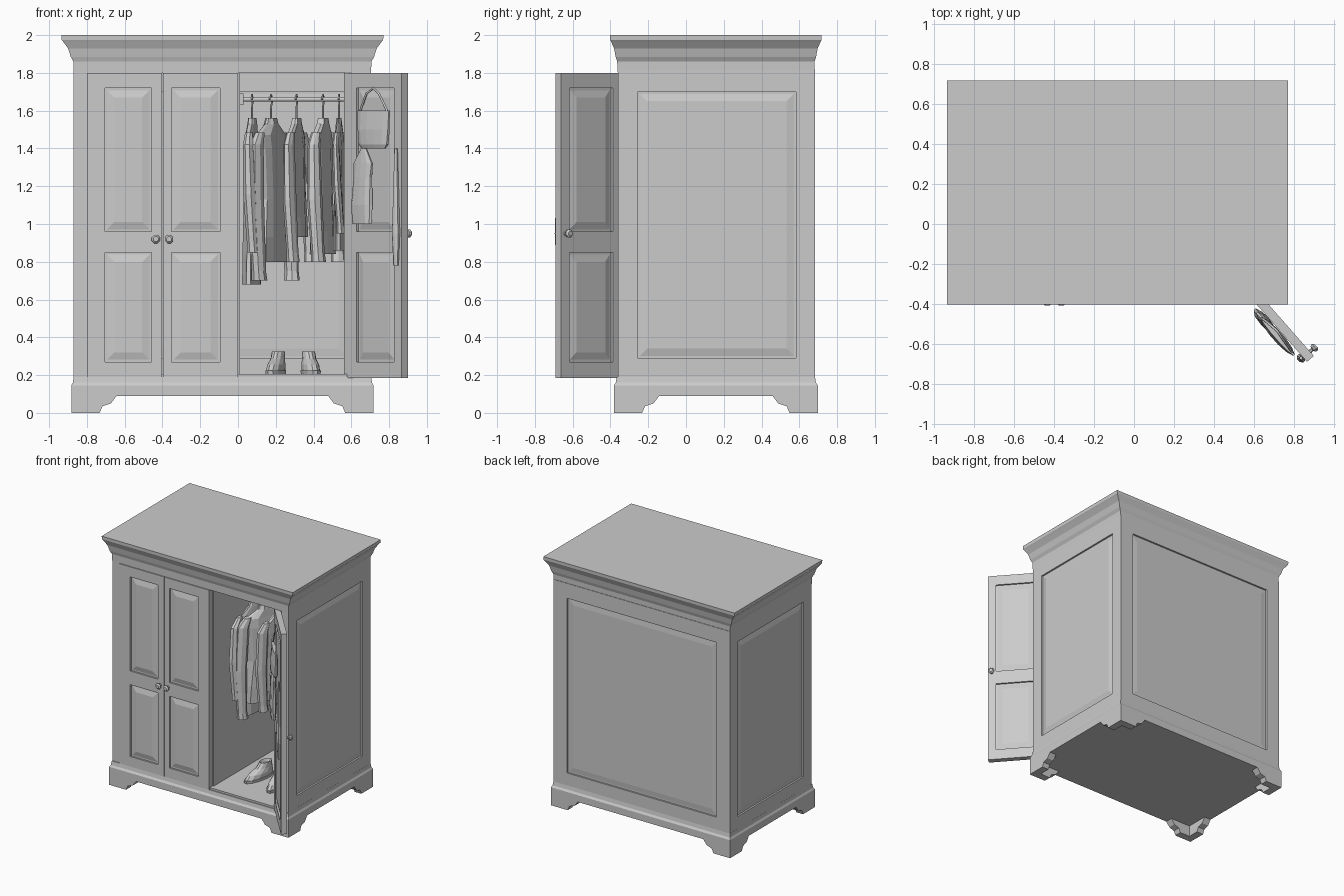
import bpy, bmesh, math, random
from mathutils import Matrix, Vector

if "Cube" in bpy.data.objects:
    bpy.data.objects.remove(bpy.data.objects["Cube"])

random.seed(4)
CX, CY = -0.0825, 0.158          # centre of the cabinet body


def finish(name, bm, mat=None):
    bmesh.ops.recalc_face_normals(bm, faces=bm.faces)
    me = bpy.data.meshes.new(name)
    bm.to_mesh(me)
    bm.free()
    ob = bpy.data.objects.new(name, me)
    bpy.context.collection.objects.link(ob)
    if mat is not None:
        ob.matrix_world = mat
    return ob


def prism(bm, lower, upper):
    """Closed solid between two matching point loops."""
    a = [bm.verts.new(p) for p in lower]
    b = [bm.verts.new(p) for p in upper]
    n = len(a)
    for i in range(n):
        bm.faces.new((a[i], a[(i + 1) % n], b[(i + 1) % n], b[i]))
    bm.faces.new(a[::-1])
    bm.faces.new(b)


def box(bm, x0, x1, y0, y1, z0, z1):
    r = [(x0, y0), (x1, y0), (x1, y1), (x0, y1)]
    prism(bm, [(x, y, z0) for x, y in r], [(x, y, z1) for x, y in r])


def box_part(name, *dims):
    bm = bmesh.new()
    for d in dims:
        box(bm, *d)
    return finish(name, bm)


def loft(name, rings, n=12, wob=0.0, mat=None):
    """Rings of (x, y, z, rx, ry); n=4 gives rectangles with those half sizes."""
    bm = bmesh.new()
    ph, loops = random.random() * 6, []
    k = math.sqrt(2) if n == 4 else 1
    for j, (x, y, z, rx, ry) in enumerate(rings):
        loop = []
        for i in range(n):
            a = 2 * math.pi * (i + 0.5) / n
            f = k * (1 + wob * math.sin(5 * a + ph + j * 0.4))
            loop.append(bm.verts.new((x + rx * f * math.cos(a), y + ry * f * math.sin(a), z)))
        loops.append(loop)
    for a, b in zip(loops, loops[1:]):
        for i in range(n):
            bm.faces.new((a[i], a[(i + 1) % n], b[(i + 1) % n], b[i]))
    bm.faces.new(loops[0][::-1])
    bm.faces.new(loops[-1])
    return finish(name, bm, mat)


def tube(name, pts, r, mat=None):
    cu = bpy.data.curves.new(name, 'CURVE')
    cu.dimensions, cu.bevel_depth, cu.bevel_resolution = '3D', r, 1
    cu.use_fill_caps = True
    sp = cu.splines.new('POLY')
    sp.points.add(len(pts) - 1)
    for p, c in zip(sp.points, pts):
        p.co = (*c, 1)
    ob = bpy.data.objects.new(name, cu)
    bpy.context.collection.objects.link(ob)
    if mat is not None:
        ob.matrix_world = mat
    return ob


def panelled(name, w, t, z0, z1, sl, sr, panels, mat, lip=0.008, field=0.05):
    """Frame and raised panels; local x = width, y from -t to 0."""
    bm = bmesh.new()
    box(bm, 0, sl, -t, 0, z0, z1)
    box(bm, w - sr, w, -t, 0, z0, z1)
    levels = [z0] + [v for p in panels for v in p] + [z1]
    for a, b in zip(levels[::2], levels[1::2]):
        box(bm, sl, w - sr, -t, 0, a, b)
    for a, b in panels:
        box(bm, sl, w - sr, -t + 0.014, -0.014, a, b)
        for y, yt in ((-t + 0.014, -t + lip - 0.004), (-0.014, -lip + 0.004)):
            rect = lambda m, yy: [(sl + m, yy, a + m), (w - sr - m, yy, a + m),
                                  (w - sr - m, yy, b - m), (sl + m, yy, b - m)]
            prism(bm, rect(0.012, y), rect(field, yt))
    return finish(name, bm, mat)


def place(x, y, z=0, deg=0):
    return Matrix.Translation((x, y, z)) @ Matrix.Rotation(math.radians(deg), 4, 'Z')


# Plinth with sloped upper moulding
loft("plinth", [(CX, CY, 0.09, 0.80, 0.54), (CX, CY, 0.145, 0.80, 0.54),
                (CX, CY, 0.16, 0.792, 0.53), (CX, CY, 0.19, 0.788, 0.525)], n=4)

# Bracket feet, two plates per corner
foot = [(0, 0), (0.15, 0), (0.165, 0.035), (0.21, 0.05), (0.24, 0.09), (0, 0.09)]
for sx, fx in ((-1, "left"), (1, "right")):
    for sy, fy in ((-1, "front"), (1, "back")):
        bm = bmesh.new()
        X = lambda d: CX + sx * (0.80 - d)
        Y = lambda d: CY + sy * (0.54 - d)
        prism(bm, [(X(p), Y(0), z) for p, z in foot], [(X(p), Y(0.06), z) for p, z in foot])
        prism(bm, [(X(0), Y(p), z) for p, z in foot], [(X(0.06), Y(p), z) for p, z in foot])
        finish(f"{fy}_{fx}_foot", bm)

# Carcass: panelled sides and back, front frame, floor, ceiling and divider
side = [(0.29, 1.70)]
panelled("right_side", 1.04, 0.04, 0.19, 1.82, 0.10, 0.10, side, place(0.705, 0.683, 0, -90))
panelled("left_side", 1.04, 0.04, 0.19, 1.82, 0.10, 0.10, side, place(-0.87, -0.357, 0, 90))
panelled("back", 1.575, 0.04, 0.19, 1.82, 0.12, 0.12, side, place(-0.87, 0.683), lip=0.014)
box_part("front_frame", (-0.87, -0.80, -0.36, -0.31, 0.19, 1.82),
         (0.64, 0.705, -0.36, -0.31, 0.19, 1.82), (-0.80, 0.64, -0.36, -0.31, 1.80, 1.82))
box_part("floor_board", (-0.83, 0.665, -0.36, 0.645, 0.185, 0.205))
box_part("ceiling_board", (-0.83, 0.665, -0.31, 0.645, 1.80, 1.82))
box_part("divider", (-0.02, 0.01, -0.325, 0.645, 0.205, 1.80))

# Flared cornice
loft("cornice", [(CX, CY, z, 0.787 + d, 0.521 + d * 0.6) for z, d in
                 ((1.805, 0), (1.86, 0.002), (1.885, 0.016), (1.93, 0.030),
                  (1.965, 0.056), (1.975, 0.064), (2.0, 0.066))], n=4)

# Doors
panels = [(0.27, 0.85), (0.96, 1.72)]
panelled("left_door", 0.398, 0.04, 0.19, 1.80, 0.095, 0.055, panels, place(-0.80, -0.328))
panelled("middle_door", 0.398, 0.04, 0.19, 1.80, 0.045, 0.095, panels, place(-0.398, -0.328))
OPEN = place(0.594, -0.312, 0, -48.7)
panelled("open_door", 0.464, 0.045, 0.185, 1.80, 0.10, 0.06, panels, OPEN)

# Knobs: turned profile, axis along local z
knob = [(0, 0, z, r, r) for z, r in ((0, 0.012), (0.015, 0.009), (0.02, 0.02), (0.032, 0.024), (0.042, 0.014))]
for name, m, tilt in (("left_knob", place(-0.435, -0.366, 0.92), 90),
                      ("middle_knob", place(-0.365, -0.366, 0.92), 90),
                      ("open_door_knob", OPEN @ place(0.435, 0.0, 0.95), -90),):
    loft(name, knob, n=8, mat=m @ Matrix.Rotation(math.radians(tilt), 4, 'X'))

# Hanging rail with end supports
tube("hanging_rail", [(0.01, 0.1, 1.66), (0.665, 0.1, 1.66)], 0.013)
box_part("rail_supports", (0.01, 0.03, -0.05, 0.25, 1.63, 1.69), (0.645, 0.665, -0.05, 0.25, 1.63, 1.69))

# Garments on hangers: x, angle, body hem z, sleeve end z, half width, half thickness
garments = [(0.075, 84, 0.68, 0.85, 0.21, 0.035), (0.175, 66, 0.80, 0.70, 0.20, 0.042),
            (0.31, 76, 0.93, 0.80, 0.18, 0.035), (0.45, 74, 0.84, 0.80, 0.18, 0.040),
            (0.535, 84, 0.86, 0.95, 0.17, 0.022)]
for i, (x, ang, hem, cuff, w, t) in enumerate(garments, 1):
    m = place(x, 0.1, 0, ang)
    tube(f"hanger_{i}", [(-0.02, 0, 1.66), (0, 0, 1.685), (0.02, 0, 1.66), (0, 0, 1.62), (0, 0, 1.55),
                         (-w * 0.85, 0, 1.46), (w * 0.85, 0, 1.46), (0, 0, 1.55)], 0.005, m)
    L = 1.46 - hem
    loft(f"garment_{i}", [(0, 0, 1.56, 0.045, t * 0.6), (0, 0, 1.53, 0.06, t * 0.7),
                          (0, 0, 1.47, w * 0.85, t * 0.8), (0, 0, 1.40, w * 0.85, t),
                          (0, 0, 1.46 - L * 0.5, w * 0.72, t * 1.1),
                          (0, 0, 1.46 - L * 0.8, w * 0.85, t * 1.25), (0, 0, hem, w * 0.9, t * 1.3)],
         n=14, wob=0.10, mat=m)
    for s in (-1, 1):
        S = 1.46 - cuff
        loft(f"garment_{i}_sleeve_{'left' if s < 0 else 'right'}",
             [(s * w * 0.75, 0, 1.485, 0.03, t * 0.6), (s * w * 0.95, 0, 1.42, 0.05, t * 0.8),
              (s * w * 1.1, -0.01, 1.46 - S * 0.5, 0.048, t),
              (s * w * 1.08, -0.025, cuff + 0.05, 0.038, t * 0.9),
              (s * w * 1.06, -0.028, cuff, 0.042, t)], n=8, wob=0.06, mat=m)

# Pair of shoes: sole and upper with low toe toward the front
for name, x, y, a in (("left_shoe", 0.20, -0.02, -12), ("right_shoe", 0.385, -0.06, 10)):
    m = place(x, y, 0, a)
    loft(name + "_sole", [(0, 0, 0.205, 0.048, 0.14), (0, 0, 0.225, 0.05, 0.143)], n=12, mat=m)
    loft(name + "_upper", [(0, 0, 0.225, 0.045, 0.135), (0, 0.015, 0.255, 0.044, 0.118),
                           (0, 0.05, 0.285, 0.036, 0.078), (0, 0.07, 0.325, 0.034, 0.055),
                           (0, 0.07, 0.30, 0.024, 0.042)], n=12, mat=m)

# Things hanging inside the open door
loft("hanging_bag", [(0.27, -0.072, z, rx, ry) for z, rx, ry in
                     ((1.40, 0.095, 0.018), (1.42, 0.115, 0.026), (1.50, 0.125, 0.026), (1.60, 0.13, 0.014))],
     n=12, mat=OPEN)
tube("bag_strap", [(0.15, -0.07, 1.58), (0.20, -0.062, 1.69), (0.25, -0.055, 1.72),
                   (0.30, -0.062, 1.69), (0.39, -0.07, 1.58)], 0.006, OPEN)
loft("hanging_pouch", [(0.17 + d, -0.07, z, rx, ry) for z, d, rx, ry in
                       ((1.00, 0, 0.075, 0.018), (1.10, 0, 0.08, 0.026), (1.25, 0.01, 0.07, 0.022),
                        (1.32, 0.015, 0.075, 0.018), (1.40, 0.02, 0.02, 0.012))], n=10, wob=0.06, mat=OPEN)
loft("hanging_scarf", [(0.43, -0.055, z, rx, ry) for z, rx, ry in
                       ((0.78, 0.018, 0.01), (0.95, 0.025, 0.02), (1.10, 0.02, 0.016), (1.40, 0.01, 0.008))],
     n=8, wob=0.06, mat=OPEN)
